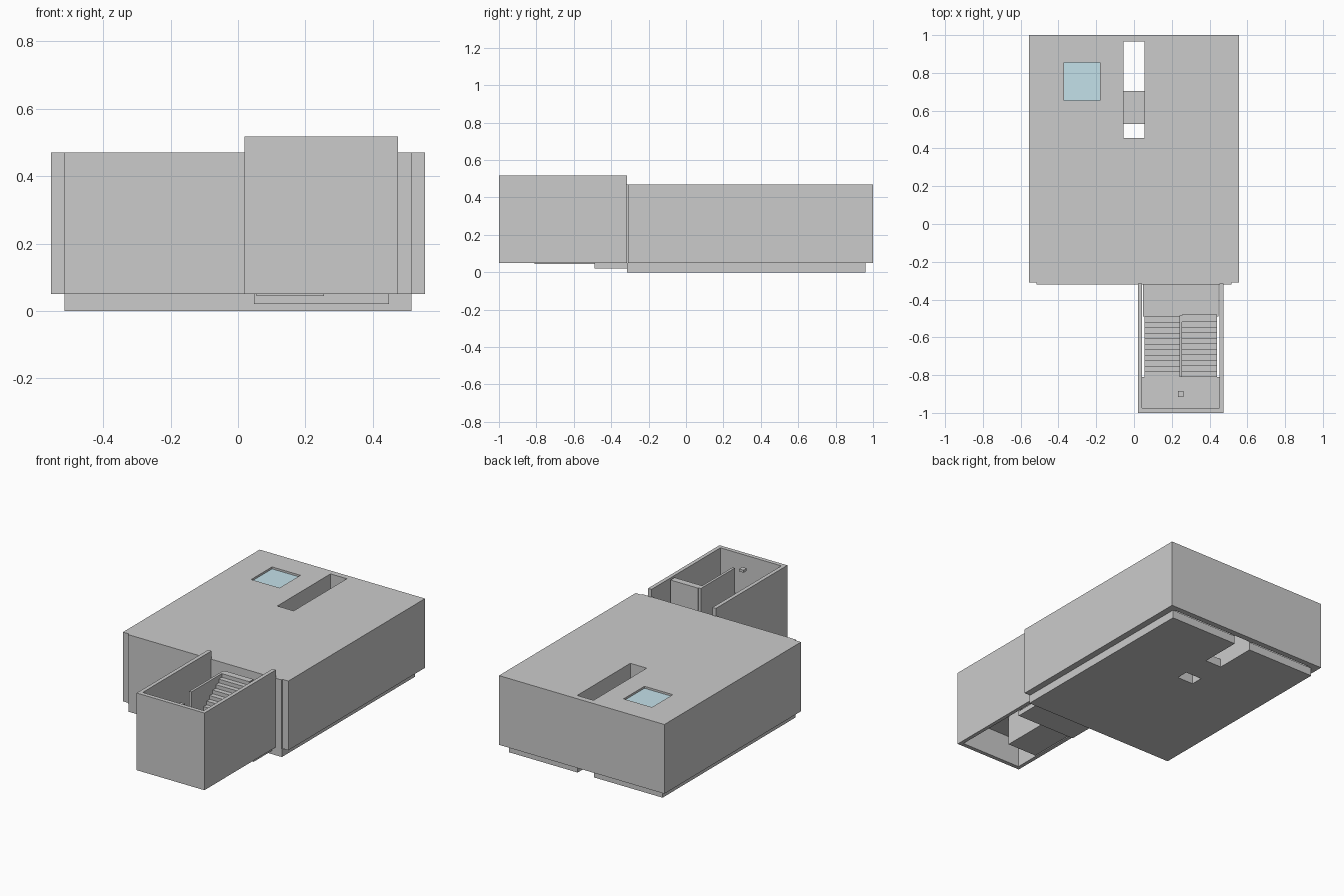
import bpy, bmesh

if "Cube" in bpy.data.objects:
    bpy.data.objects.remove(bpy.data.objects["Cube"])


def box(name, x0, x1, y0, y1, z0, z1):
    bm = bmesh.new()
    bmesh.ops.create_cube(bm, size=1)
    for v in bm.verts:
        v.co = ((x0 + x1) / 2 + v.co.x * (x1 - x0),
                (y0 + y1) / 2 + v.co.y * (y1 - y0),
                (z0 + z1) / 2 + v.co.z * (z1 - z0))
    return finish(name, bm)


def finish(name, bm):
    bmesh.ops.recalc_face_normals(bm, faces=bm.faces)
    me = bpy.data.meshes.new(name)
    bm.to_mesh(me)
    bm.free()
    ob = bpy.data.objects.new(name, me)
    bpy.context.collection.objects.link(ob)
    return ob


def cut(ob, *bounds):
    cutter = box("cutter", *bounds)
    cutter.hide_render = True
    mod = ob.modifiers.new("opening", 'BOOLEAN')
    mod.operation = 'DIFFERENCE'
    mod.solver = 'EXACT'
    mod.object = cutter
    bpy.context.view_layer.objects.active = ob
    bpy.ops.object.modifier_apply(modifier=mod.name)
    bpy.data.objects.remove(cutter)


def extrude_x(name, profile, x0, x1):
    bm = bmesh.new()
    face = bm.faces.new([bm.verts.new((x0, y, z)) for y, z in profile])
    ext = bmesh.ops.extrude_face_region(bm, geom=[face])
    for v in ext["geom"]:
        if isinstance(v, bmesh.types.BMVert):
            v.co.x = x1
    return finish(name, bm)


def steps(y0, y1, z0, z1, n):
    pts = [(y0, z0)]
    for i in range(n):
        y = y0 + (y1 - y0) * i / n
        z = z0 + (z1 - z0) * (i + 1) / n
        pts += [(y, z), (y0 + (y1 - y0) * (i + 1) / n, z)]
    return pts


# Base slab with shaft hole and open notch at the back
base = box("base_slab", -0.515, 0.515, -0.315, 0.96, 0, 0.05)
cut(base, -0.055, 0.055, 0.455, 0.53, -0.1, 0.2)
cut(base, -0.055, 0.055, 0.705, 1.1, -0.1, 0.2)

# Outer hall: hollow shell around the room and light shaft
hall = box("hall_shell", -0.555, 0.555, -0.31, 1.0, 0.05, 0.47)
cut(hall, -0.495, -0.07, -0.29, 0.965, 0.0, 0.44)
cut(hall, 0.07, 0.495, -0.29, 0.965, 0.0, 0.44)
cut(hall, -0.08, 0.08, -0.29, 0.44, 0.0, 0.44)
cut(hall, -0.055, 0.055, 0.455, 0.965, 0.0, 0.6)
cut(hall, -0.37, -0.18, 0.655, 0.855, 0.4, 0.6)
cut(hall, 0.06, 0.44, -0.4, -0.2, 0.0, 0.3)

# Slightly projecting front wall with doorway
front = box("front_wall", -0.515, 0.515, -0.32, -0.31, 0.05, 0.47)
cut(front, 0.06, 0.44, -0.4, -0.2, 0.0, 0.3)

# Skylight pane
glass = box("skylight_pane", -0.37, -0.18, 0.655, 0.855, 0.45, 0.458)
mat = bpy.data.materials.new("pale_glass")
mat.diffuse_color = (0.55, 0.75, 0.82, 0.5)
mat.use_nodes = True
mat.node_tree.nodes["Principled BSDF"].inputs["Base Color"].default_value = mat.diffuse_color
glass.data.materials.append(mat)

# Stairwell enclosure, open top and bottom
bm_outer = box("stairwell_walls", 0.02, 0.475, -1.0, -0.315, 0.05, 0.518)
cut(bm_outer, 0.043, 0.452, -0.975, -0.2, -0.1, 0.7)

# Stair parts: lower floor, two flights, landing, divider, back wall
box("lower_floor", 0.047, 0.448, -0.49, -0.315, 0.02, 0.05)
lower = steps(-0.49, -0.81, 0.05, 0.27, 11) + [(-0.81, 0.045), (-0.49, 0.045)]
extrude_x("lower_flight", lower, 0.055, 0.24)
upper = steps(-0.81, -0.49, 0.27, 0.515, 11) + [(-0.49, 0.455), (-0.81, 0.22)]
extrude_x("upper_flight", upper, 0.255, 0.44)
box("landing", 0.043, 0.452, -0.975, -0.81, 0.22, 0.27)
box("stair_divider", 0.24, 0.255, -0.81, -0.485, 0.045, 0.515)
box("flight_back_wall", 0.255, 0.44, -0.49, -0.48, 0.05, 0.515)

# Small hanging lamp over the landing
box("landing_lamp", 0.233, 0.263, -0.915, -0.885, 0.46, 0.475)
